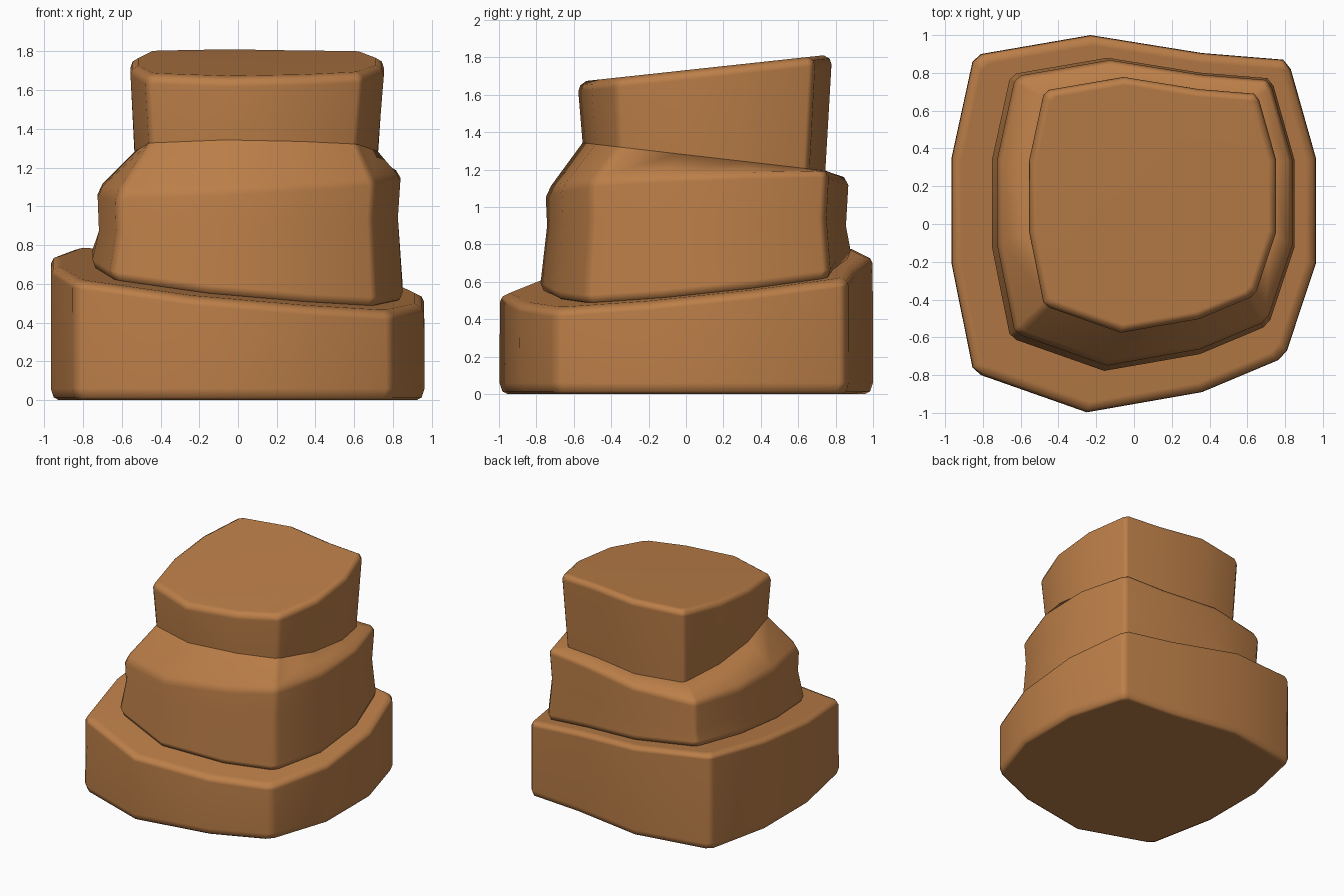
import bpy, bmesh, math

if "Cube" in bpy.data.objects:
    bpy.data.objects.remove(bpy.data.objects["Cube"])

# One irregular rock outline shared by all three stones
OUTLINE = [(-0.25, -0.997), (0.36, -0.89), (0.765, -0.72), (0.81, -0.67),
           (0.963, -0.21), (0.963, 0.35), (0.83, 0.82), (0.79, 0.87),
           (0.36, 0.905), (-0.23, 1.0), (-0.81, 0.90), (-0.855, 0.86),
           (-0.966, 0.35), (-0.966, -0.21), (-0.855, -0.76), (-0.81, -0.80)]

rock = bpy.data.materials.new("brown_rock")
rock.diffuse_color = (0.50, 0.21, 0.065, 1)
rock.use_nodes = True
rock.node_tree.nodes["Principled BSDF"].inputs["Base Color"].default_value = rock.diffuse_color


def stone(name, rings):
    """Loft rings of (scale, centre, z, tilt_x, tilt_y) and cap both ends."""
    bm = bmesh.new()
    loops = []
    for s, c, z, tx, ty in rings:
        loop = []
        for px, py in OUTLINE:
            x, y = px * s + c, py * s + c
            loop.append(bm.verts.new((x, y, z + tx * x + ty * y)))
        loops.append(loop)
    n = len(OUTLINE)
    for a, b in zip(loops, loops[1:]):
        for i in range(n):
            j = (i + 1) % n
            bm.faces.new((a[i], a[j], b[j], b[i]))
    bm.faces.new(loops[0][::-1])
    bm.faces.new(loops[-1])
    bmesh.ops.recalc_face_normals(bm, faces=bm.faces)
    me = bpy.data.meshes.new(name)
    bm.to_mesh(me)
    bm.free()
    me.materials.append(rock)
    ob = bpy.data.objects.new(name, me)
    bpy.context.collection.objects.link(ob)
    bpy.ops.object.select_all(action='DESELECT')
    ob.select_set(True)
    bpy.context.view_layer.objects.active = ob
    bpy.ops.object.shade_smooth_by_angle(angle=math.radians(50))
    w = ob.modifiers.new("face_weighted", 'WEIGHTED_NORMAL')
    w.keep_sharp = True
    return ob


# Wide base with a top sloping down to the front right
stone("bottom_stone", [
    (0.957, 0, 0, 0, 0),
    (0.985, 0, 0.015, 0, 0),
    (1.0, 0, 0.06, 0, 0),
    (0.998, 0, 0.570, -0.105, 0.105),
    (0.985, 0, 0.598, -0.105, 0.105),
    (0.945, 0, 0.615, -0.105, 0.105)])

# Waisted middle with steep sloping shoulders
stone("middle_stone", [
    (0.78, 0.05, 0.600, -0.105, 0.105),
    (0.815, 0.05, 0.620, -0.105, 0.105),
    (0.830, 0.05, 0.660, -0.105, 0.105),
    (0.800, 0.055, 0.905, 0.045, 0.0),
    (0.810, 0.058, 1.090, 0.055, 0.04),
    (0.785, 0.06, 1.140, 0.045, 0.03),
    (0.650, 0.095, 1.280, 0.0, -0.115)])

# Small top block, higher at the back
stone("top_stone", [
    (0.650, 0.095, 1.280, 0.0, -0.115),
    (0.678, 0.10, 1.680, 0.0, 0.108),
    (0.667, 0.10, 1.712, 0.0, 0.108),
    (0.635, 0.10, 1.732, 0.0, 0.108)])
